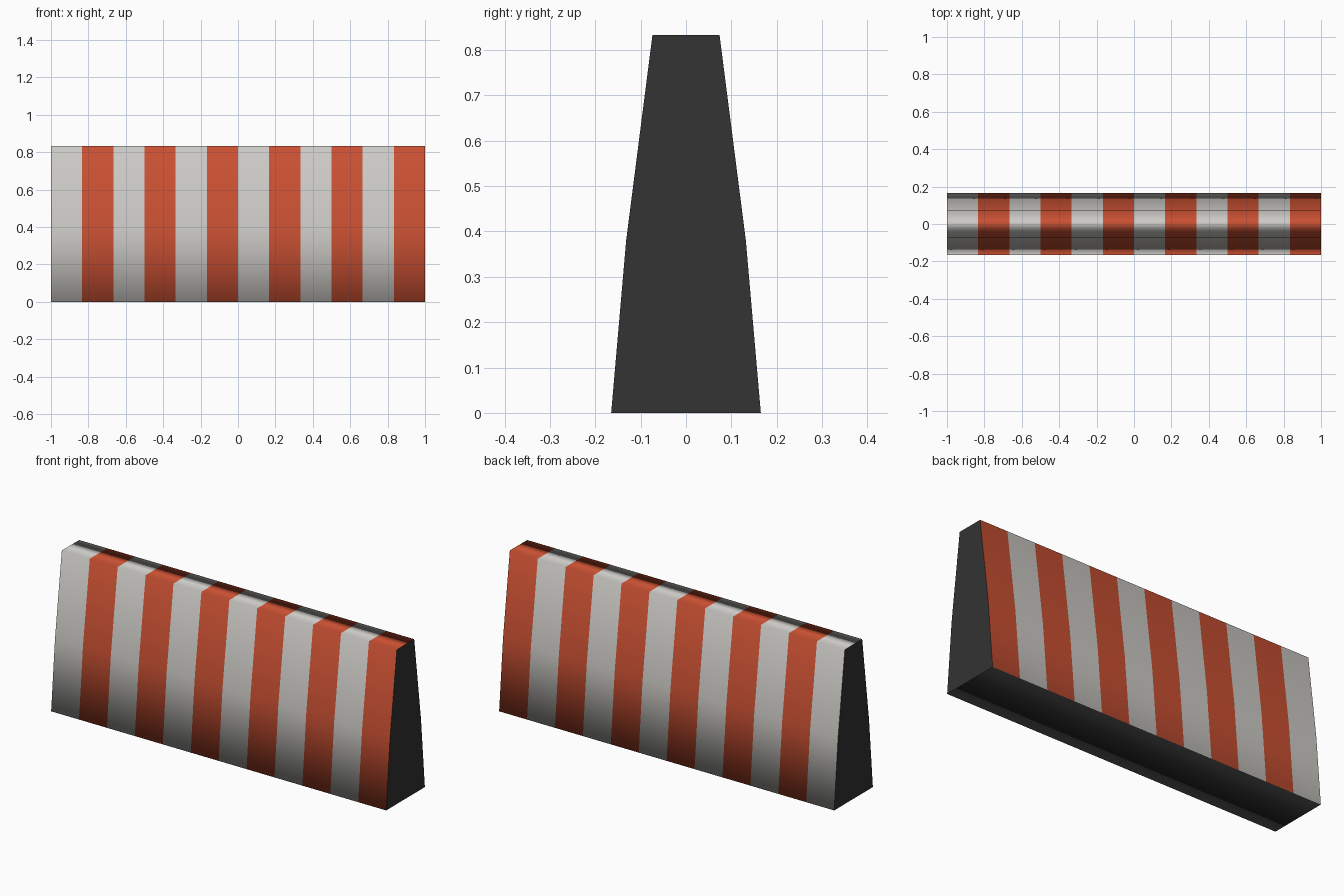
import bpy
import bmesh

cube = bpy.data.objects.get("Cube")
if cube:
    bpy.data.objects.remove(cube, do_unlink=True)


def material(name, color):
    mat = bpy.data.materials.new(name)
    mat.use_nodes = True
    mat.diffuse_color = (*color, 1)
    mat.node_tree.nodes["Principled BSDF"].inputs["Base Color"].default_value = (*color, 1)
    return mat


WHITE, RED, DARK = range(3)
materials = [
    material("off_white", (0.60, 0.59, 0.56)),
    material("orange_red", (0.58, 0.08, 0.032)),
    material("dark_grey", (0.033, 0.033, 0.033)),
]

# Barrier cross-section in y and z, mirrored from one flank
STRIPES = 12
half = [(0.165, 0), (0.132, 0.38), (0.074, 0.833)]
profile = half + [(-y, z) for y, z in reversed(half)]

# Sweep the section along x, one ring per stripe boundary
bm = bmesh.new()
rings = [[bm.verts.new((2 * i / STRIPES - 1, y, z)) for y, z in profile]
         for i in range(STRIPES + 1)]
for i, (a, b) in enumerate(zip(rings, rings[1:])):
    for j in range(len(profile)):
        k = (j + 1) % len(profile)
        face = bm.faces.new((a[j], a[k], b[k], b[j]))
        underside = k == 0
        face.material_index = DARK if underside else (RED if i % 2 else WHITE)
        face.smooth = True

# Flat dark end caps with sharp rims
for ring in (rings[0], rings[-1]):
    cap = bm.faces.new(ring)
    cap.material_index = DARK
    for edge in cap.edges:
        edge.smooth = False
bmesh.ops.recalc_face_normals(bm, faces=bm.faces)

mesh = bpy.data.meshes.new("striped_barrier")
bm.to_mesh(mesh)
bm.free()
for mat in materials:
    mesh.materials.append(mat)
barrier = bpy.data.objects.new("striped_barrier", mesh)
bpy.context.collection.objects.link(barrier)

# Soft shading around the section, led by the large flanks
normals = barrier.modifiers.new("soft_flanks", "WEIGHTED_NORMAL")
normals.mode = "FACE_AREA"
normals.keep_sharp = True
